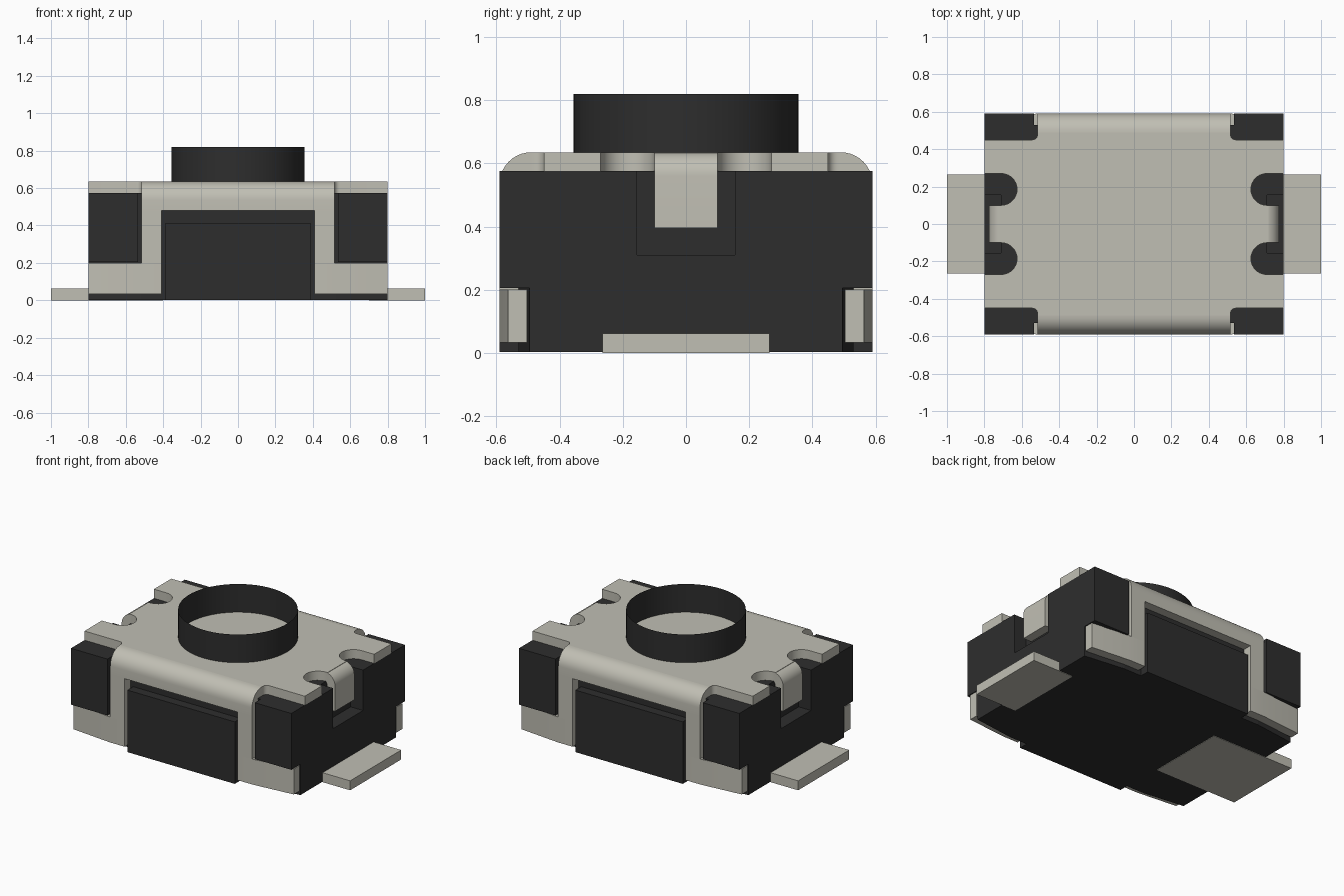
import bpy, bmesh, math
from mathutils import Vector

old = bpy.data.objects.get("Cube")
if old:
    bpy.data.objects.remove(old, do_unlink=True)


def material(name, rgb, rough, metal=0.0):
    m = bpy.data.materials.new(name)
    m.use_nodes = True
    m.diffuse_color = (*rgb, 1)
    b = m.node_tree.nodes["Principled BSDF"]
    b.inputs["Base Color"].default_value = (*rgb, 1)
    b.inputs["Roughness"].default_value = rough
    return m


BLACK = material("black plastic", (0.027, 0.027, 0.027), 0.6)
METAL = material("pale metal", (0.53, 0.52, 0.455), 0.5)


def prism(bm, pts, axis, a, b):
    """Extrude a 2D outline along an axis from a to b."""
    def place(p, t):
        return {"x": (t, p[0], p[1]), "y": (p[0], t, p[1]), "z": (p[0], p[1], t)}[axis]
    n = len(pts)
    lo = [bm.verts.new(place(p, a)) for p in pts]
    hi = [bm.verts.new(place(p, b)) for p in pts]
    faces = [bm.faces.new(lo), bm.faces.new(hi)]
    for i in range(n):
        j = (i + 1) % n
        faces.append(bm.faces.new((lo[i], lo[j], hi[j], hi[i])))
    bmesh.ops.recalc_face_normals(bm, faces=faces)


def box(bm, x0, x1, y0, y1, z0, z1):
    prism(bm, [(x0, y0), (x1, y0), (x1, y1), (x0, y1)], "z", z0, z1)


def arc(cx, cy, r, a0, a1, n=10):
    """Points on a circular arc, angles in degrees."""
    out = []
    for i in range(n + 1):
        t = math.radians(a0 + (a1 - a0) * i / n)
        out.append((cx + r * math.cos(t), cy + r * math.sin(t)))
    return out


def mirrored(pts, sx, sy):
    return [(p[0] * sx, p[1] * sy) for p in pts]


def finish(name, bm, mat, smooth=False):
    me = bpy.data.meshes.new(name)
    bm.to_mesh(me)
    bm.free()
    me.materials.append(mat)
    ob = bpy.data.objects.new(name, me)
    bpy.context.collection.objects.link(ob)
    if smooth:
        bpy.ops.object.select_all(action="DESELECT")
        ob.select_set(True)
        bpy.context.view_layer.objects.active = ob
        bpy.ops.object.shade_smooth_by_angle(angle=math.radians(35))
    return ob


SIGNS = (1, -1)
TOP, PLATE = 0.575, 0.635

# Plastic body: tapered lower block and upper core
bm = bmesh.new()
quarter = [(0.8, 0.495), (0.52, 0.53)]
plan = (quarter + mirrored(quarter[::-1], -1, 1)
        + mirrored(quarter, -1, -1) + mirrored(quarter[::-1], 1, -1))
prism(bm, plan, "z", 0.003, 0.205)
box(bm, -0.71, 0.71, -0.53, 0.53, 0.205, TOP)
# End walls, each with a slot for the cover tab
wall = [(-0.53, 0.205), (0.53, 0.205), (0.53, TOP), (0.155, TOP),
        (0.155, 0.31), (-0.155, 0.31), (-0.155, TOP), (-0.53, TOP)]
for s in SIGNS:
    prism(bm, wall, "x", 0.71 * s, 0.8 * s)
    # Front and back centre pads
    box(bm, -0.39, 0.39, 0.52 * s, 0.59 * s, 0.003, 0.41)
    # Corner blocks
    for t in SIGNS:
        box(bm, 0.535 * t, 0.8 * t, 0.45 * s, 0.59 * s, 0.205, TOP)
finish("body", bm, BLACK)

# Cover top plate with round notches beside each tab
bm = bmesh.new()
quarter = ([(0.72, 0.10)] + arc(0.71, 0.185, 0.085, 270, 90, 14)
           + [(0.8, 0.27), (0.8, 0.45)] + arc(0.545, 0.48, 0.03, 270, 180, 6)
           + [(0.515, 0.49)])
plan = (quarter + mirrored(quarter[::-1], -1, 1)
        + mirrored(quarter, -1, -1) + mirrored(quarter[::-1], 1, -1))
prism(bm, plan, "z", TOP, PLATE)
finish("cover_plate", bm, METAL, True)

# Rolled edges, legs and feet of the cover on front and back
for s, side in ((-1, "front"), (1, "back")):
    bm = bmesh.new()
    bend = (arc(0.49, 0.535, 0.10, 90, 0) + [(0.59, 0.48), (0.53, 0.48)]
            + arc(0.49, 0.535, 0.04, 0, 90))
    prism(bm, mirrored(bend, s, 1), "x", -0.515, 0.515)
    for t in SIGNS:
        box(bm, 0.41 * t, 0.515 * t, 0.53 * s, 0.59 * s, 0.2, 0.48)
        foot = [(0.41, 0.59), (0.52, 0.59), (0.8, 0.563),
                (0.8, 0.503), (0.52, 0.53), (0.41, 0.53)]
        prism(bm, mirrored(foot, t, s), "z", 0.033, 0.2)
    finish(side + "_cover_frame", bm, METAL, True)

# Bent retaining tabs and solder terminals at both ends
for s, side, inner in ((1, "left", 0.7), (-1, "right", 0.4)):
    bm = bmesh.new()
    tab = (arc(0.70, 0.56, 0.075, 90, 0) + [(0.775, 0.395), (0.715, 0.395)]
           + arc(0.70, 0.56, 0.015, 0, 90, 5))
    prism(bm, mirrored(tab, s, 1), "y", -0.10, 0.10)
    finish(side + "_tab", bm, METAL, True)
    bm = bmesh.new()
    box(bm, inner * s, s, -0.265, 0.265, 0, 0.062)
    finish(side + "_terminal", bm, METAL)

# Open button ring
bm = bmesh.new()
bmesh.ops.create_cone(bm, cap_ends=False, segments=64, radius1=0.356,
                      radius2=0.356, depth=0.185)
bmesh.ops.translate(bm, verts=bm.verts, vec=Vector((0, 0, PLATE + 0.0925)))
finish("button_ring", bm, BLACK, True)
